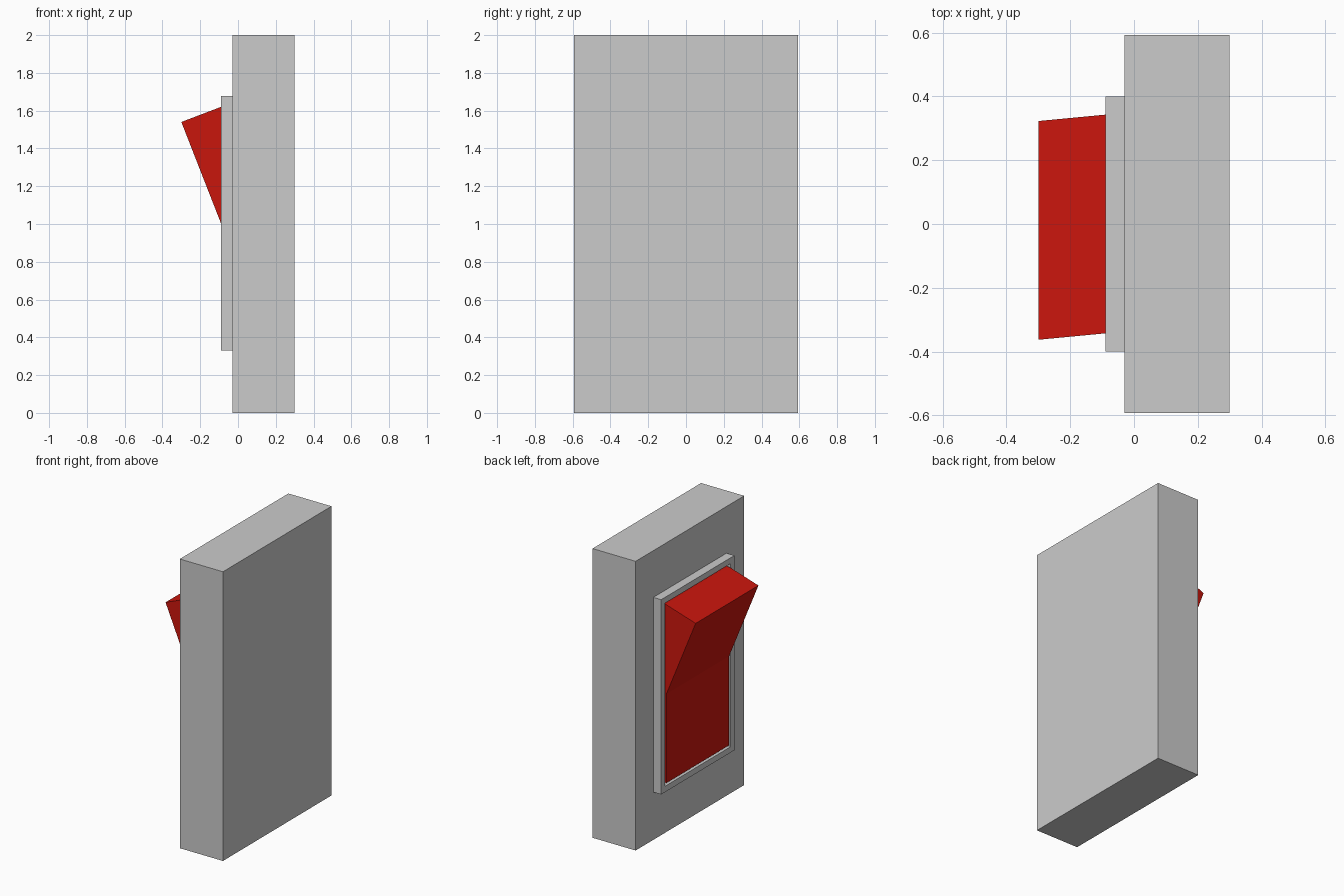
import bpy, bmesh
from mathutils import Vector

if "Cube" in bpy.data.objects:
    bpy.data.objects.remove(bpy.data.objects["Cube"])


def add_object(name, bm, mat=None):
    bmesh.ops.recalc_face_normals(bm, faces=bm.faces)
    mesh = bpy.data.meshes.new(name)
    bm.to_mesh(mesh)
    bm.free()
    obj = bpy.data.objects.new(name, mesh)
    bpy.context.collection.objects.link(obj)
    if mat:
        mesh.materials.append(mat)
    return obj


def box(x0, x1, half_y, z0, z1):
    bm = bmesh.new()
    bmesh.ops.create_cube(bm, size=1)
    bmesh.ops.scale(bm, vec=(x1 - x0, 2 * half_y, z1 - z0), verts=bm.verts)
    bmesh.ops.translate(bm, vec=((x0 + x1) / 2, 0, (z0 + z1) / 2), verts=bm.verts)
    return bm


red = bpy.data.materials.new("red_plastic")
red.diffuse_color = (0.6, 0.008, 0.004, 1)
red.use_nodes = True
red.node_tree.nodes["Principled BSDF"].inputs["Base Color"].default_value = red.diffuse_color

BACK, FRONT = -0.03, -0.09   # bezel depth range along x
RIM = 0.057                  # bezel rim width

# Wall plate
add_object("wall_plate", box(BACK, 0.30, 0.593, 0, 2))

# Bezel: a box with an opening cut through from front to back
bm = box(FRONT, BACK, 0.40, 0.33, 1.677)
ends = [f for f in bm.faces if abs(f.normal.x) > 0.9]
bmesh.ops.inset_individual(bm, faces=ends, thickness=RIM)
rims = [e for f in ends for e in f.edges]
bmesh.ops.delete(bm, geom=ends, context='FACES_ONLY')
bmesh.ops.bridge_loops(bm, edges=rims)
add_object("bezel", bm)

# Rocker: slab flush with the bezel, upper half pulled out into a wedge
PIVOT_Z = 1.003
bm = box(FRONT, BACK, 0.40 - RIM, 0.33 + RIM, 1.677 - RIM)
bmesh.ops.bisect_plane(bm, geom=bm.verts[:] + bm.edges[:] + bm.faces[:],
                       plane_co=(0, 0, PIVOT_Z), plane_no=(0, 0, 1))
bm.normal_update()
upper = [f for f in bm.faces
         if f.normal.x < -0.9 and f.calc_center_median().z > PIVOT_Z]
tip = bmesh.ops.extrude_discrete_faces(bm, faces=upper)["faces"][0]
for v in tip.verts:
    if v.co.z > PIVOT_Z + 0.1:
        v.co += Vector((-0.21, -0.02, -0.08))
bmesh.ops.remove_doubles(bm, verts=bm.verts, dist=0.0005)
add_object("rocker", bm, red)
